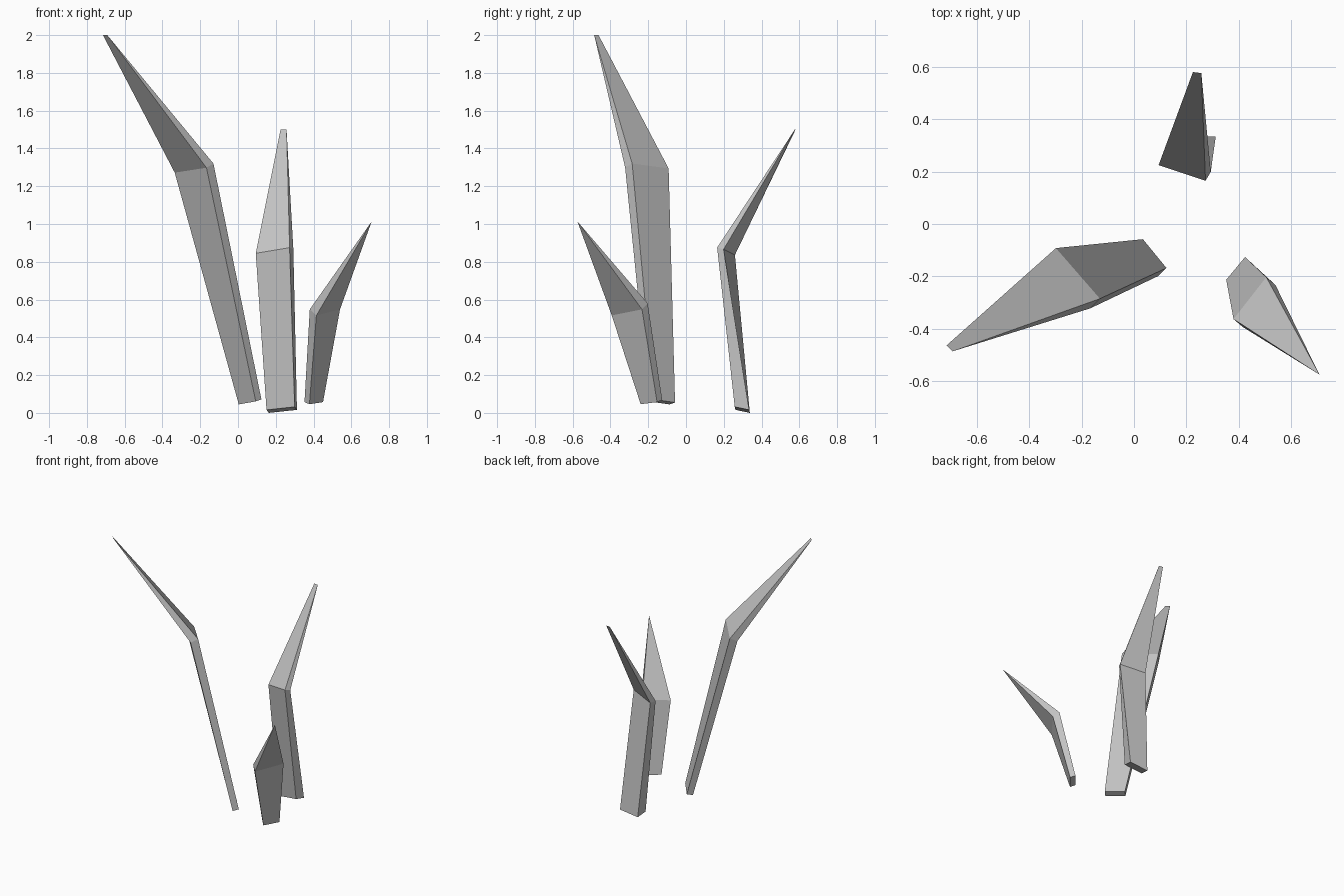
import bpy
import bmesh
from mathutils import Vector

default_cube = bpy.data.objects.get("Cube")
if default_cube:
    bpy.data.objects.remove(default_cube, do_unlink=True)

# One plain grey for every blade
grey = bpy.data.materials.new("stone grey")
grey.use_nodes = True
colour = (0.55, 0.55, 0.55, 1)
grey.diffuse_color = colour
grey.node_tree.nodes["Principled BSDF"].inputs["Base Color"].default_value = colour


def section(corner, across=(0, 0, 0), deep=(0, 0, 0)):
    """Four corners of a cross-section, from one corner and its two sides."""
    corner, across, deep = Vector(corner), Vector(across), Vector(deep)
    return [corner, corner + across, corner + across + deep, corner + deep]


def blade(name, *sections):
    """Skin a bent, tapering blade through its cross-sections."""
    bm = bmesh.new()
    rings = [[bm.verts.new(point) for point in ring] for ring in sections]
    for lower, upper in zip(rings, rings[1:]):
        for i in range(len(lower)):
            j = (i + 1) % len(lower)
            bm.faces.new((lower[i], lower[j], upper[j], upper[i]))
    bm.faces.new(reversed(rings[0]))

    # Collapse the tip to its sharp edge or point
    bmesh.ops.remove_doubles(bm, verts=bm.verts[:], dist=0.001)
    bmesh.ops.recalc_face_normals(bm, faces=bm.faces[:])

    mesh = bpy.data.meshes.new(name)
    bm.to_mesh(mesh)
    bm.free()
    mesh.materials.append(grey)
    obj = bpy.data.objects.new(name, mesh)
    bpy.context.collection.objects.link(obj)
    return obj


# Tall blade, leaning out to the right and front
blade(
    "tall_blade",
    section((0.124, -0.168, 0.071), (-0.09, 0.11, -0.016), (-0.03, -0.03, -0.01)),
    section((-0.13, -0.285, 1.32), (-0.168, 0.193, -0.026), (-0.037, -0.037, -0.022)),
    section((-0.692, -0.486, 2), (-0.023, 0.023, 0)),
)

# Middle blade, leaning to the back
blade(
    "middle_blade",
    section((0.3, 0.258, 0.032), (-0.149, 0.004, -0.016), (0.012, 0.076, -0.016)),
    section((0.273, 0.165, 0.875), (-0.179, 0.06, -0.03), (0.02, 0.034, -0.009)),
    section((0.257, 0.576, 1.5), (-0.032, 0.004, 0)),
)

# Short blade, leaning out to the left and front
blade(
    "short_blade",
    section((0.352, -0.213, 0.057), (0.072, 0.087, 0.011), (0.026, -0.027, -0.011)),
    section((0.38, -0.363, 0.548), (0.125, 0.16, 0.032), (0.035, -0.03, -0.032)),
    section((0.708, -0.575, 1.014)),
)
